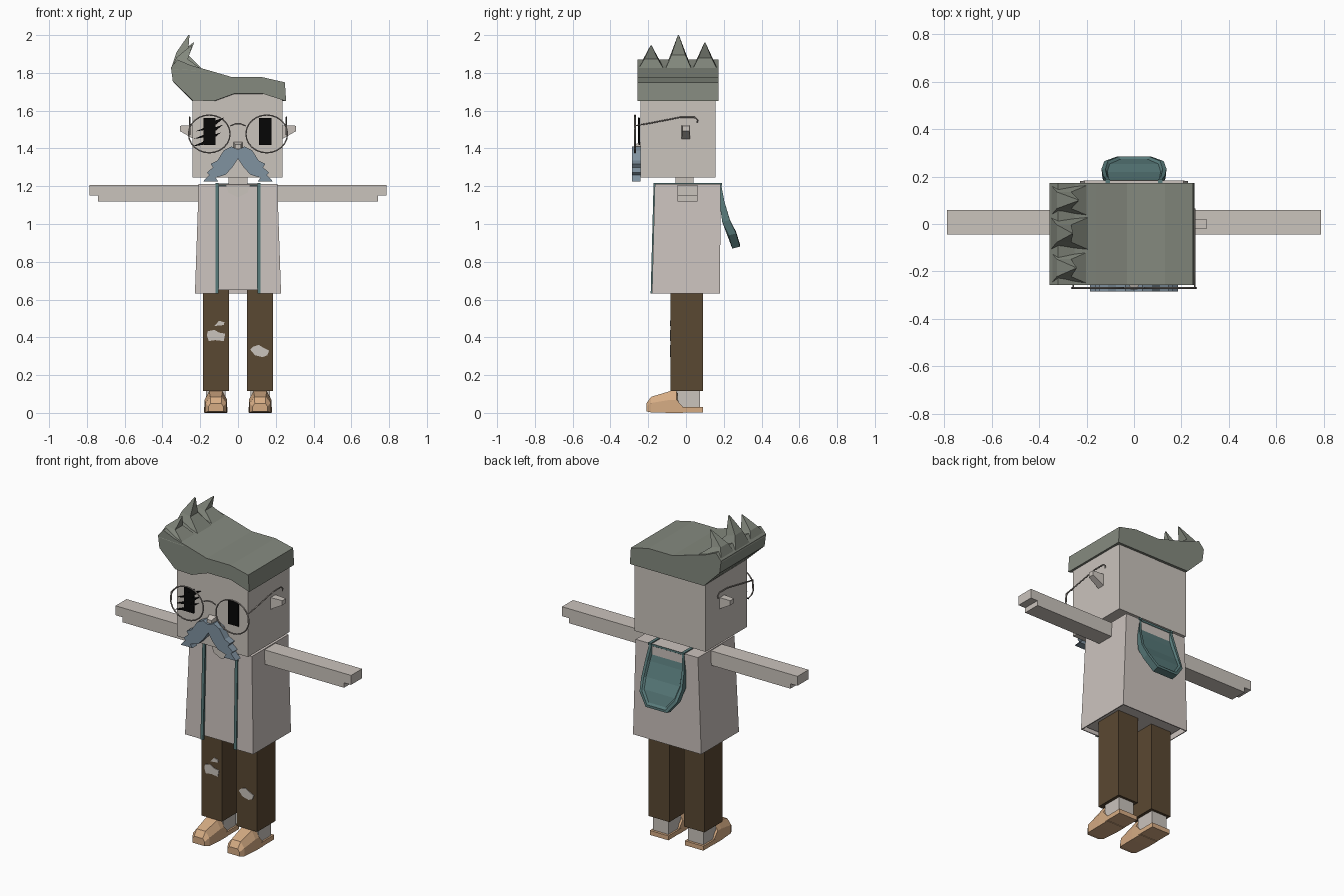
import bpy, bmesh, math

cube = bpy.data.objects.get("Cube")
if cube:
    bpy.data.objects.remove(cube, do_unlink=True)


def material(name, rgb):
    lin = [((c / 255 + 0.055) / 1.055) ** 2.4 for c in rgb]
    m = bpy.data.materials.new(name)
    m.use_nodes = True
    m.diffuse_color = (*lin, 1)
    m.node_tree.nodes["Principled BSDF"].inputs["Base Color"].default_value = (*lin, 1)
    return m


SKIN = material("pale skin", (202, 195, 188))
COAT = material("warm grey cloth", (204, 195, 190))
HAIR = material("grey green hair", (133, 138, 127))
BLUE = material("blue grey moustache", (128, 146, 160))
TEAL = material("teal cloth", (88, 122, 122))
BROWN = material("brown trousers", (90, 72, 50))
TAN = material("tan leather", (214, 172, 132))
BLACK = material("black", (6, 6, 6))
METAL = material("grey metal", (150, 143, 137))


def mesh(name, verts, faces, mat):
    me = bpy.data.meshes.new(name)
    me.from_pydata(verts, [], faces)
    bm = bmesh.new()
    bm.from_mesh(me)
    bmesh.ops.recalc_face_normals(bm, faces=bm.faces)
    bm.to_mesh(me)
    bm.free()
    me.materials.append(mat)
    ob = bpy.data.objects.new(name, me)
    bpy.context.collection.objects.link(ob)
    return ob


def loft(name, rings, mat, start=True, end=True):
    """Skin equal-length rings of points, with optional end caps."""
    n = len(rings[0])
    faces = [(k * n + i, k * n + (i + 1) % n, (k + 1) * n + (i + 1) % n, (k + 1) * n + i)
             for k in range(len(rings) - 1) for i in range(n)]
    if start:
        faces.append(tuple(range(n)))
    if end:
        faces.append(tuple(range((len(rings) - 1) * n, len(rings) * n)))
    return mesh(name, [p for r in rings for p in r], faces, mat)


def prism(name, pts, y0, y1, mat):
    return loft(name, [[(x, y, z) for x, z in pts] for y in (y0, y1)], mat)


def rect(x0, x1, y0, y1, z):
    return [(x0, y0, z), (x1, y0, z), (x1, y1, z), (x0, y1, z)]


def box(name, x0, x1, y0, y1, z0, z1, mat):
    return loft(name, [rect(x0, x1, y0, y1, z0), rect(x0, x1, y0, y1, z1)], mat)


def tube(name, pts, mat, cyclic=False, radius=0.004):
    cu = bpy.data.curves.new(name, 'CURVE')
    cu.dimensions = '3D'
    cu.bevel_depth = radius
    cu.bevel_resolution = 1
    sp = cu.splines.new('POLY')
    sp.points.add(len(pts) - 1)
    for p, co in zip(sp.points, pts):
        p.co = (*co, 1)
    sp.use_cyclic_u = cyclic
    cu.materials.append(mat)
    ob = bpy.data.objects.new(name, cu)
    bpy.context.collection.objects.link(ob)
    return ob


# Head, neck and nose
box("head", -0.24, 0.235, -0.24, 0.155, 1.245, 1.7, SKIN)
box("neck", -0.05, 0.05, -0.055, 0.04, 1.15, 1.26, SKIN)
loft("nose", [[(x, -0.235, z) for x, z in ((-.025, 1.40), (.025, 1.40), (.025, 1.435), (-.025, 1.435))],
              [(x, -0.275, z) for x, z in ((-.015, 1.40), (.015, 1.40), (.015, 1.42), (-.015, 1.42))]], SKIN)

# Hair: swept cap whose fringe arches only at the front
cap = [(-.24, 1.655), (-.13, 1.65), (-.02, 1.69), (.13, 1.69), (.255, 1.65), (.248, 1.75),
       (.13, 1.777), (-.03, 1.777), (-.16, 1.815), (-.25, 1.84), (-.32, 1.87), (-.355, 1.83), (-.345, 1.755)]
loft("hair", [[(x, -0.257, z) for x, z in cap],
              [(x, 0.172, z if i > 4 else 1.65) for i, (x, z) in enumerate(cap)]], HAIR)
for i, (y, w, tx, tz) in enumerate(((-.185, .073, -.245, 1.945), (-.04, .073, -.26, 2.0), (.1, .07, -.235, 1.96))):
    rise = tz - 1.82
    loft(f"hair_spike_{i + 1}", [
        [(-.355, y - w, 1.82), (-.18, y - w, 1.81), (-.18, y + w, 1.81), (-.355, y + w, 1.82)],
        [(-.325, y - w * .5, 1.82 + rise * .5), (-.265, y - w * .5, 1.82 + rise * .42),
         (-.265, y + w * .5, 1.82 + rise * .42), (-.325, y + w * .5, 1.82 + rise * .5)],
        rect(tx - .003, tx + .003, y - .003, y + .003, tz)], HAIR)

# Moustache
half = [(.035, 1.41), (.075, 1.39), (.11, 1.335), (.145, 1.318), (.132, 1.30), (.165, 1.272), (.152, 1.26),
        (.185, 1.225), (.105, 1.225), (.118, 1.245), (.065, 1.262), (.03, 1.30)]
prism("moustache", [(0, 1.395)] + half + [(0, 1.345)] + [(-x, z) for x, z in reversed(half)], -.285, -.24, BLUE)

# Eyes, with jagged slashes across the right one
prism("left_eye", [(.11, 1.417), (.178, 1.417), (.178, 1.56), (.11, 1.56)], -.252, -.243, BLACK)
prism("right_eye", [(-.183, 1.417), (-.12, 1.417), (-.12, 1.56), (-.183, 1.56)], -.252, -.243, BLACK)
for i, z in enumerate((1.49, 1.45, 1.41)):
    s = -.01 * i
    prism(f"eye_slash_{i + 1}", [(-.225 + s, z), (-.165 + s, z + .025), (-.16 + s, z + .045), (-.07 + s, z + .075),
                                 (-.125 + s, z + .03), (-.13 + s, z + .015)], -.254, -.245, BLACK)

# Glasses
tube("glasses_bridge", [(-.04, -.27, 1.52), (-.015, -.27, 1.53), (.015, -.27, 1.53), (.04, -.27, 1.52)], METAL)

for s, side in ((1, "left"), (-1, "right")):
    ring = [(s * .152 + .11 * math.cos(a), -.27, 1.477 + .1 * math.sin(a))
            for a in (math.tau * k / 24 for k in range(24))]
    tube(f"{side}_rim", ring, METAL, True)
    tube(f"{side}_temple", [(s * .256, y, z) for y, z in (
        (-.27, 1.47), (-.272, 1.52), (-.2, 1.532), (-.03, 1.565), (.045, 1.565), (.062, 1.55), (.058, 1.535))], METAL)

    # Ears
    loft(f"{side}_ear", [[(s * .225, y, z) for y, z in ((-.025, 1.445), (.022, 1.445), (.022, 1.522), (-.025, 1.522))],
                         [(s * .308, y, z) for y, z in ((-.018, 1.492), (.018, 1.492), (.018, 1.52), (-.018, 1.52))]],
         SKIN)

    # Arms with a step under the fingertips
    prism(f"{side}_arm", [(s * x, z) for x, z in (
        (.18, 1.12), (.74, 1.12), (.74, 1.15), (.787, 1.15), (.787, 1.207), (.18, 1.207))], -.045, .06, SKIN)

    # Legs and feet
    cx = s * .117
    box(f"{side}_trouser_leg", cx - .069, cx + .069, -.082, .09, .115, .68, BROWN)
    box(f"{side}_ankle", cx - .052, cx + .052, -.045, .075, .02, .14, SKIN)
    box(f"{side}_sole", cx - .062, cx + .062, -.03, .09, .003, .03, TAN)
    sections = ((-.21, .04, .028, .008, .05), (-.185, .055, .03, .003, .085),
                (-.085, .06, .035, .0, .115), (-.05, .06, .035, .0, .115))
    rings = [[(cx + w, y, b), (cx + w, y, b + (t - b) * .6), (cx + n, y, t),
              (cx - n, y, t), (cx - w, y, b + (t - b) * .6), (cx - w, y, b)] for y, w, n, b, t in sections]
    rings.append([(x, -.015, max(.0, min(z, .03))) for x, _, z in rings[-1]])
    loft(f"{side}_shoe", rings, TAN)

    # Braid trims running over the shoulders
    a, b = s * .102, s * .12
    loft(f"{side}_trim", [[(a + s * dx, y, z), (b + s * dx, y, z), (b + s * dx, y + .012, z), (a + s * dx, y + .012, z)]
                          for dx, y, z in ((0, -.187, .632), (-.002, -.172, 1.205))], TEAL)
    box(f"{side}_shoulder_trim", min(a, b), max(a, b), -.172, .19, 1.205, 1.218, TEAL)

# Torn patches on the trousers
tears = {"knee_tear": [(-.165, .41), (-.155, .38), (-.12, .385), (-.075, .38), (-.068, .42), (-.1, .425),
                       (-.125, .44), (-.16, .432)],
         "thigh_tear": [(-.125, .46), (-.075, .465), (-.072, .48), (-.1, .488)],
         "shin_tear": [(.065, .335), (.09, .305), (.13, .295), (.155, .305), (.165, .33), (.135, .345),
                       (.11, .36), (.08, .35)]}
for name, pts in tears.items():
    prism(name, pts, -.086, -.08, SKIN)

# Inner shirt and open coat
loft("shirt", [rect(-.205, .205, -.165, .16, .65), rect(-.19, .19, -.152, .16, 1.2)], COAT)
prism("collar_opening", [(-.065, 1.205), (-.05, 1.165), (0, 1.14), (.05, 1.165), (.065, 1.205)], -.16, -.152, SKIN)


def coat_ring(w, f, b, z):
    return [(.11, f, z), (w, f, z), (w, b, z), (-w, b, z), (-w, f, z), (-.11, f, z)]


verts = coat_ring(.228, -.18, .18, .632) + coat_ring(.208, -.165, .183, 1.212)
coat = mesh("coat", verts, [(i, i + 1, i + 7, i + 6) for i in range(5)] + [(6, 7, 8, 9, 10, 11)], COAT)
mod = coat.modifiers.new("thickness", 'SOLIDIFY')
mod.thickness = 0.008

# Hood hanging at the back: outline, raised rim and sunken centre
outline = [(.115, .185, 1.215), (.13, .203, 1.12), (.137, .232, 1.02), (.125, .265, .95), (.07, .285, .88)]
outer = outline + [(-x, y, z) for x, y, z in reversed(outline)]


def shrink(k, dy):
    return [(x * k, y + dy, 1.06 + (z - 1.06) * (k + .04)) for x, y, z in outer]


under = [(x * .97, max(y - .04, .178), z - .01) for x, y, z in outer]
n = len(outer) // 2
hood = loft("hood", [under, outer, shrink(.88, 0), shrink(.82, -.012)], TEAL, end=False)
bm = bmesh.new()
bm.from_mesh(hood.data)
bm.verts.ensure_lookup_table()
base = 3 * len(outer)
for i in range(n - 1):
    bm.faces.new([bm.verts[base + k] for k in (i, i + 1, 2 * n - 2 - i, 2 * n - 1 - i)])
bmesh.ops.recalc_face_normals(bm, faces=bm.faces)
bm.to_mesh(hood.data)
bm.free()
